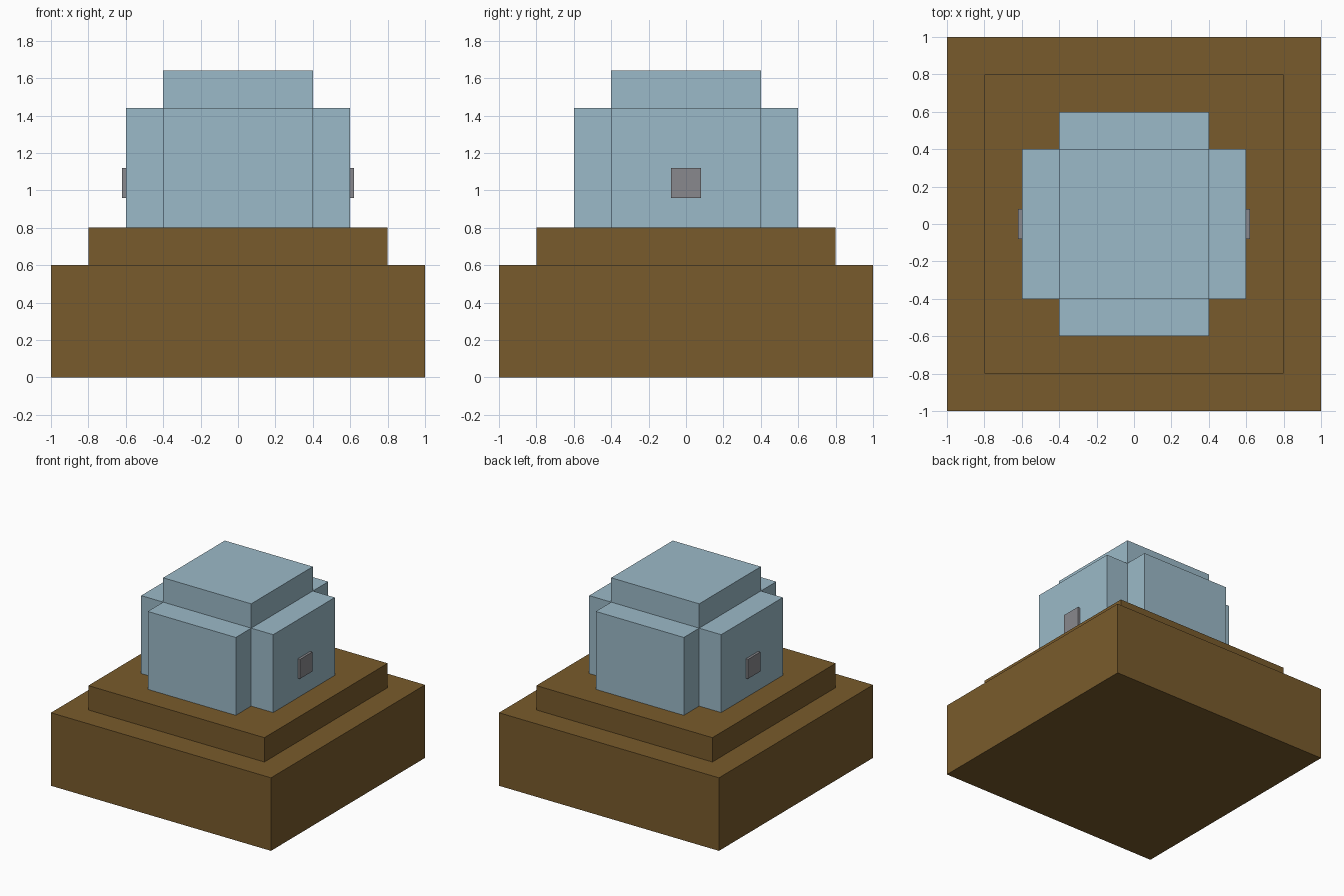
import bpy

cube = bpy.data.objects.get("Cube")
if cube:
    bpy.data.objects.remove(cube, do_unlink=True)


def material(name, colour):
    mat = bpy.data.materials.new(name)
    mat.use_nodes = True
    mat.diffuse_color = (*colour, 1)
    bsdf = next(n for n in mat.node_tree.nodes if n.type == "BSDF_PRINCIPLED")
    bsdf.inputs["Base Color"].default_value = (*colour, 1)
    return mat


def box(name, centre, size, bottom, top, mat):
    """Box with a plan centre and size, spanning bottom to top."""
    bpy.ops.mesh.primitive_cube_add(size=1, location=(*centre, (bottom + top) / 2))
    obj = bpy.context.object
    obj.name = name
    obj.scale = (*size, top - bottom)
    bpy.ops.object.transform_apply(location=False, rotation=False, scale=True)
    obj.data.materials.append(mat)
    return obj


brown = material("earth brown", (0.191, 0.105, 0.025))
blue = material("pale blue", (0.33, 0.49, 0.58))
grey = material("stone grey", (0.25, 0.25, 0.27))

# Stepped base
box("base_block", (0, 0), (2, 2), 0, 0.6, brown)
box("base_step", (0, 0), (1.6, 1.6), 0.6, 0.8, brown)

# Central tower with a lower block against each side
box("tower_core", (0, 0), (0.8, 0.8), 0.8, 1.64, blue)
for side, s in (("left", 1), ("right", -1)):
    box(side + "_block", (0.5 * s, 0), (0.2, 0.8), 0.8, 1.44, blue)
    # Small square plate on the outer face
    box(side + "_plate", (0.61 * s, 0), (0.02, 0.16), 0.96, 1.12, grey)
for side, s in (("front", -1), ("back", 1)):
    box(side + "_block", (0, 0.5 * s), (0.8, 0.2), 0.8, 1.44, blue)
